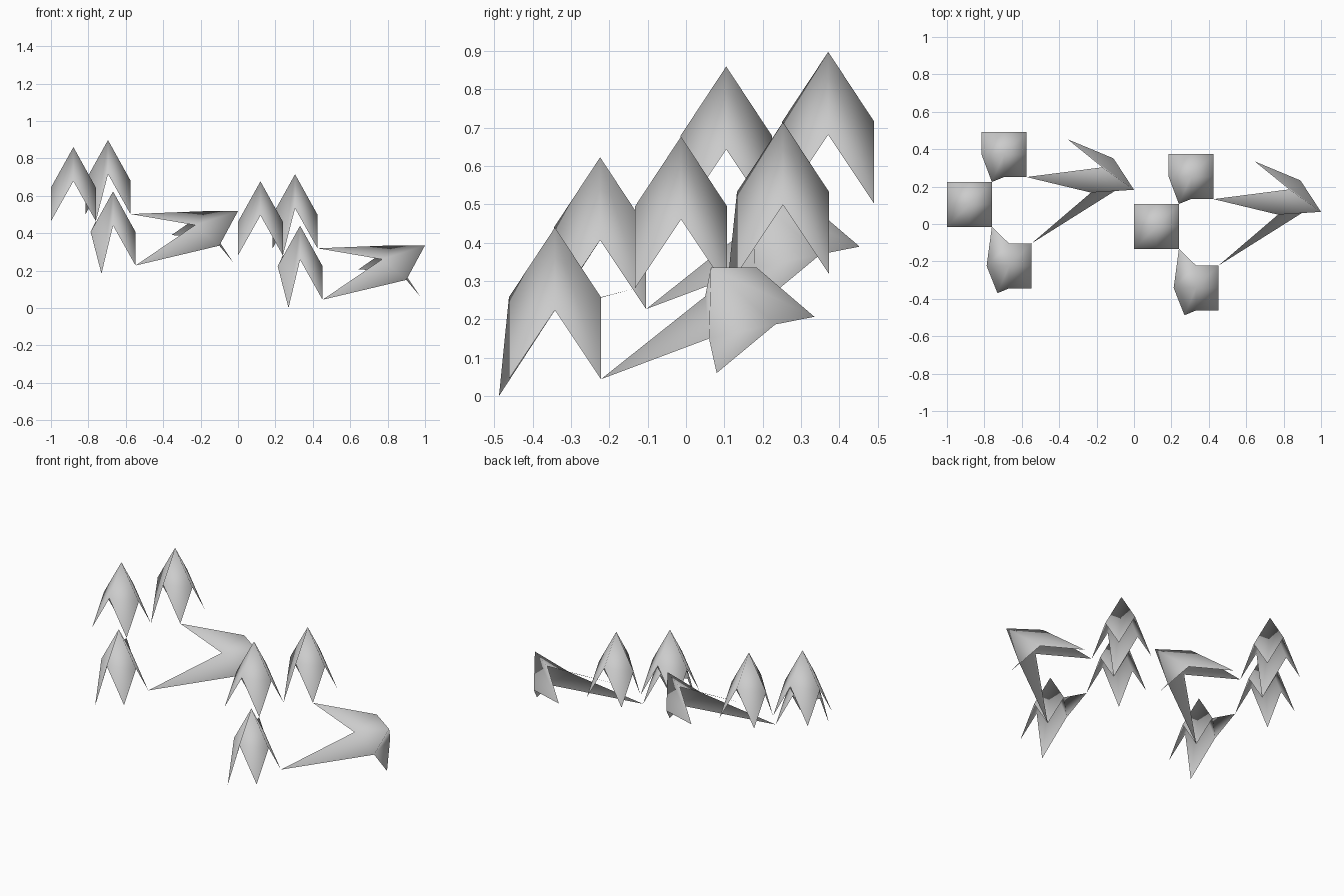
import bpy
import bmesh
from mathutils import Vector

cube = bpy.data.objects.get("Cube")
if cube:
    bpy.data.objects.remove(cube, do_unlink=True)

# One pale grey for every canopy
grey = bpy.data.materials.new("pale_grey")
grey.use_nodes = True
colour = (0.6, 0.6, 0.6, 1)
grey.diffuse_color = colour
grey.node_tree.nodes["Principled BSDF"].inputs["Base Color"].default_value = colour

HALF = 0.12        # half width of a canopy
CORNER_DROP = 0.396
END_DROP = 0.182   # front and back edge middles
SIDE_DROP = 0.216  # left and right edge middles


def canopy_points(apex):
    """Four-legged canopy keyed by (column, row), each -1, 0 or 1."""
    points = {}
    for row in (-1, 0, 1):
        for col in (-1, 0, 1):
            if row and col:
                drop = CORNER_DROP
            else:
                drop = END_DROP * abs(row) + SIDE_DROP * abs(col)
            points[col, row] = Vector(apex) + Vector((col * HALF, row * HALF, -drop))
    return points


def build_sheet(name, points, offset):
    bm = bmesh.new()
    verts = {key: bm.verts.new(p + offset) for key, p in points.items()}
    for row in (-1, 0):
        for col in (-1, 0):
            bm.faces.new([verts[col, row], verts[col + 1, row],
                          verts[col + 1, row + 1], verts[col, row + 1]])
    for face in bm.faces:
        face.smooth = True
    mesh = bpy.data.meshes.new(name)
    bm.to_mesh(mesh)
    bm.free()
    mesh.materials.append(grey)
    obj = bpy.data.objects.new(name, mesh)
    bpy.context.collection.objects.link(obj)


# Square canopy
square = canopy_points((0.12, -0.013, 0.677))

# Back canopy, one leg pulled onto the square canopy
back = canopy_points((0.305, 0.253, 0.715))
back[-1, -1] = square[1, 1]

# Front canopy, one leg pulled onto the square canopy and one splayed
front = canopy_points((0.332, -0.342, 0.44))
front[-1, 1] = square[1, -1]
front[-1, -1] = Vector((0.27, -0.488, 0))

# Stretched canopy, two legs drawn out to meet the front and back canopies
stretched = {
    (-1, -1): front[1, 1],
    (0, -1): Vector((0.9, 0.06, 0.15)),
    (1, -1): Vector((0.975, 0.08, 0.06)),
    (-1, 0): Vector((0.77, 0.05, 0.26)),
    (0, 0): Vector((1, 0.065, 0.335)),
    (1, 0): Vector((0.89, 0.233, 0.187)),
    (-1, 1): back[1, -1],
    (0, 1): Vector((0.83, 0.185, 0.335)),
    (1, 1): Vector((0.645, 0.335, 0.207)),
}

# The cluster of four is repeated, lower on the left
parts = {"square_canopy": square, "back_canopy": back,
         "front_canopy": front, "stretched_canopy": stretched}
clusters = {"left": Vector((0, 0, 0)), "right": Vector((-1, 0.118, 0.183))}
for side, offset in clusters.items():
    for name, points in parts.items():
        build_sheet(f"{side}_{name}", points, offset)
